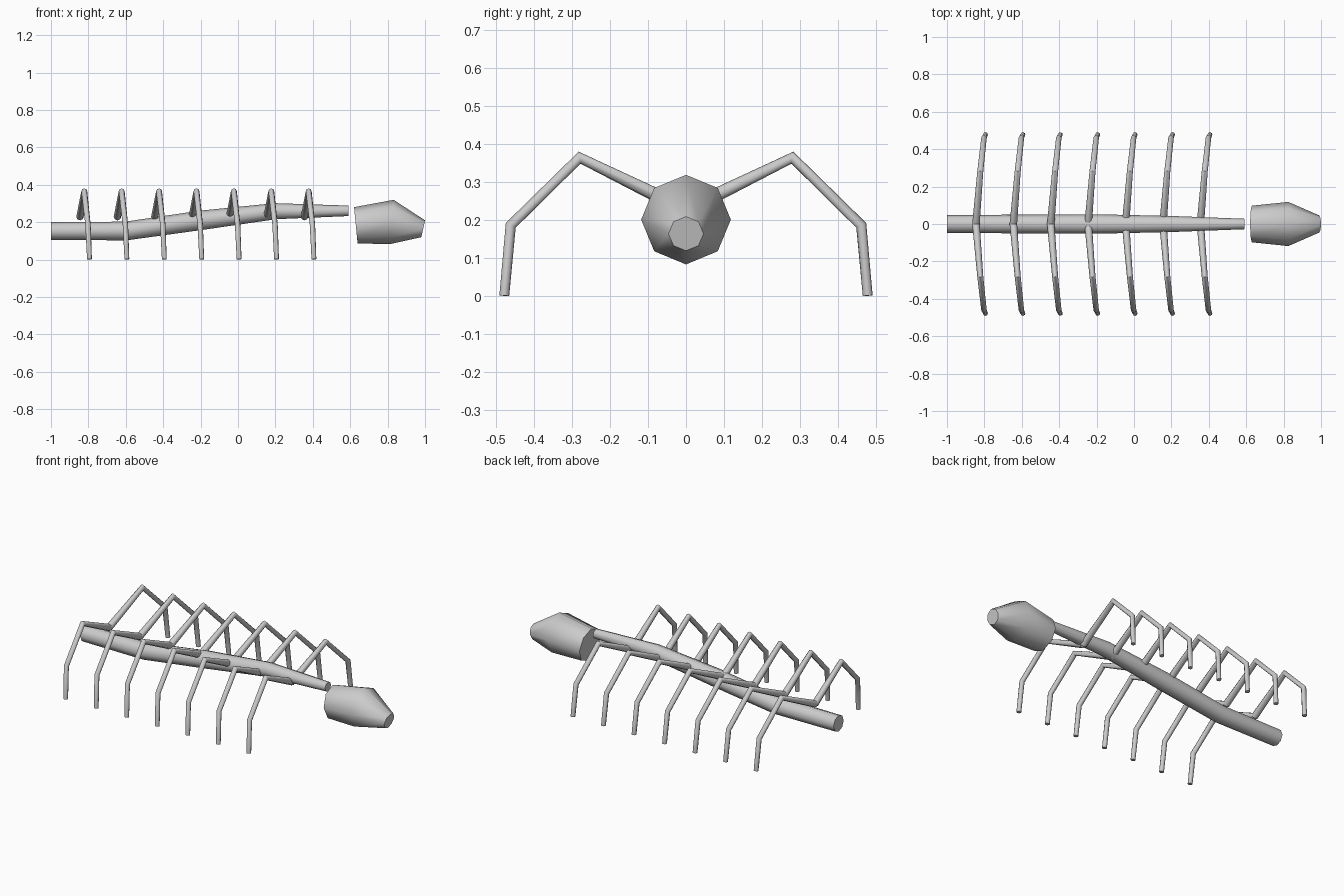
import bpy
import math

if "Cube" in bpy.data.objects:
    bpy.data.objects.remove(bpy.data.objects["Cube"])


def tube(name, points):
    """Eight-sided capped tube through (x, y, z, radius) points."""
    curve = bpy.data.curves.new(name, 'CURVE')
    curve.dimensions = '3D'
    curve.bevel_depth = 1.0
    curve.bevel_resolution = 2
    curve.use_fill_caps = True
    spline = curve.splines.new('POLY')
    spline.points.add(len(points) - 1)
    for p, (x, y, z, r) in zip(spline.points, points):
        p.co = (x, y, z, 1)
        p.radius = r
    obj = bpy.data.objects.new(name, curve)
    bpy.context.collection.objects.link(obj)
    bpy.ops.object.select_all(action='DESELECT')
    obj.select_set(True)
    bpy.context.view_layer.objects.active = obj
    bpy.ops.object.convert(target='MESH')
    obj = bpy.context.object
    obj.name = name
    bpy.ops.object.shade_smooth_by_angle(angle=math.radians(60))
    return obj


# Long body, rising from the tail to the neck
tube("body", [(-1.0, 0, 0.153, 0.048), (-0.6, 0, 0.153, 0.05),
              (-0.2, 0, 0.21, 0.052), (0.2, 0, 0.259, 0.043),
              (0.59, 0, 0.261, 0.028)])

# Head, separate from the neck
tube("head", [(0.63, 0, 0.183, 0.098), (0.825, 0, 0.202, 0.118),
              (0.99, 0, 0.165, 0.046)])

# Seven pairs of bent legs
for i in range(7):
    x = -0.8 + 0.2 * i
    for side, s in (("left", 1), ("right", -1)):
        tube(f"leg_{side}_{i + 1}", [
            (x - 0.045, 0, 0.228, 0.02),
            (x - 0.022, s * 0.28, 0.365, 0.016),
            (x - 0.002, s * 0.461, 0.187, 0.0145),
            (x + 0.006, s * 0.478, 0.002, 0.013)])
